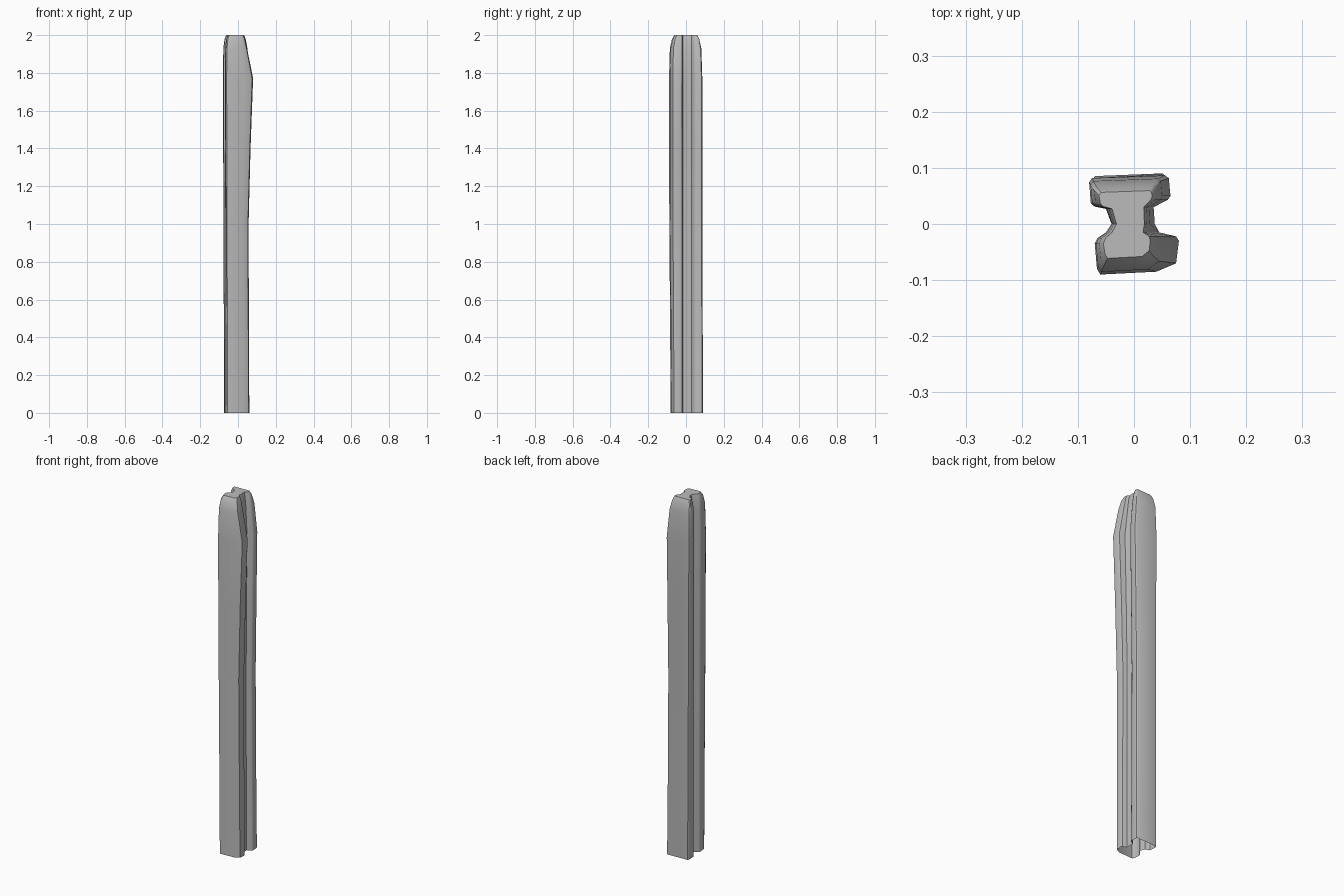
import bpy
import bmesh
import math

cube = bpy.data.objects.get("Cube")
if cube:
    bpy.data.objects.remove(cube, do_unlink=True)

# Weathered grey, used on the whole post
grey = bpy.data.materials.new("stone_grey")
grey.use_nodes = True
colour = (0.5, 0.5, 0.5, 1)
grey.diffuse_color = colour
grey.node_tree.nodes["Principled BSDF"].inputs["Base Color"].default_value = colour

# H-shaped cross-section, counterclockwise from the front left corner
profile = [
    (-.066, -.08), (-.06, -.09), (.04, -.085), (.075, -.07), (.08, -.03),
    (.075, -.022), (.045, -.015), (.037, 0), (.035, .03), (.06, .043),
    (.065, .05), (.062, .088), (.055, .093), (-.075, .088), (-.08, .08),
    (-.077, .037), (-.07, .031), (-.05, .027), (-.04, 0), (-.05, -.015),
    (-.065, -.025), (-.07, -.035),
]

# Height, then scales: left, right front, right back, front depth, back depth
levels = [
    (0, .93, .75, .92, .9, .97),
    (.5, .94, .72, .86, .94, .95),
    (1, .96, .7, .84, .98, .93),
    (1.4, .98, .83, .92, 1, .93),
    (1.77, 1, 1, 1, 1, .93),
    (1.93, .97, .6, .77, .95, .87),
    (1.98, .89, .46, .62, .82, .75),
    (2, .78, .36, .5, .68, .64),
]


def shaped(point, level):
    """Scale one profile point for its height."""
    x, y = point
    z, left, right_front, right_back, front, back = level
    x *= left if x < 0 else (right_front if y < -.01 else right_back)
    if abs(y) > .06:
        y *= front if y < 0 else back
    return x, y, z


# Loft the post through all levels, with a closed top and an open foot
bm = bmesh.new()
rings = [[bm.verts.new(shaped(p, lv)) for p in profile] for lv in levels]
n = len(profile)
for low, high in zip(rings, rings[1:]):
    for i in range(n):
        j = (i + 1) % n
        bm.faces.new((low[i], low[j], high[j], high[i]))
bm.faces.new(rings[-1])

mesh = bpy.data.meshes.new("grooved_post")
bm.to_mesh(mesh)
bm.free()
mesh.materials.append(grey)
post = bpy.data.objects.new("grooved_post", mesh)
bpy.context.collection.objects.link(post)

# Soft shading along the worn edges
bpy.ops.object.select_all(action="DESELECT")
post.select_set(True)
bpy.context.view_layer.objects.active = post
bpy.ops.object.shade_smooth_by_angle(angle=math.radians(40))
